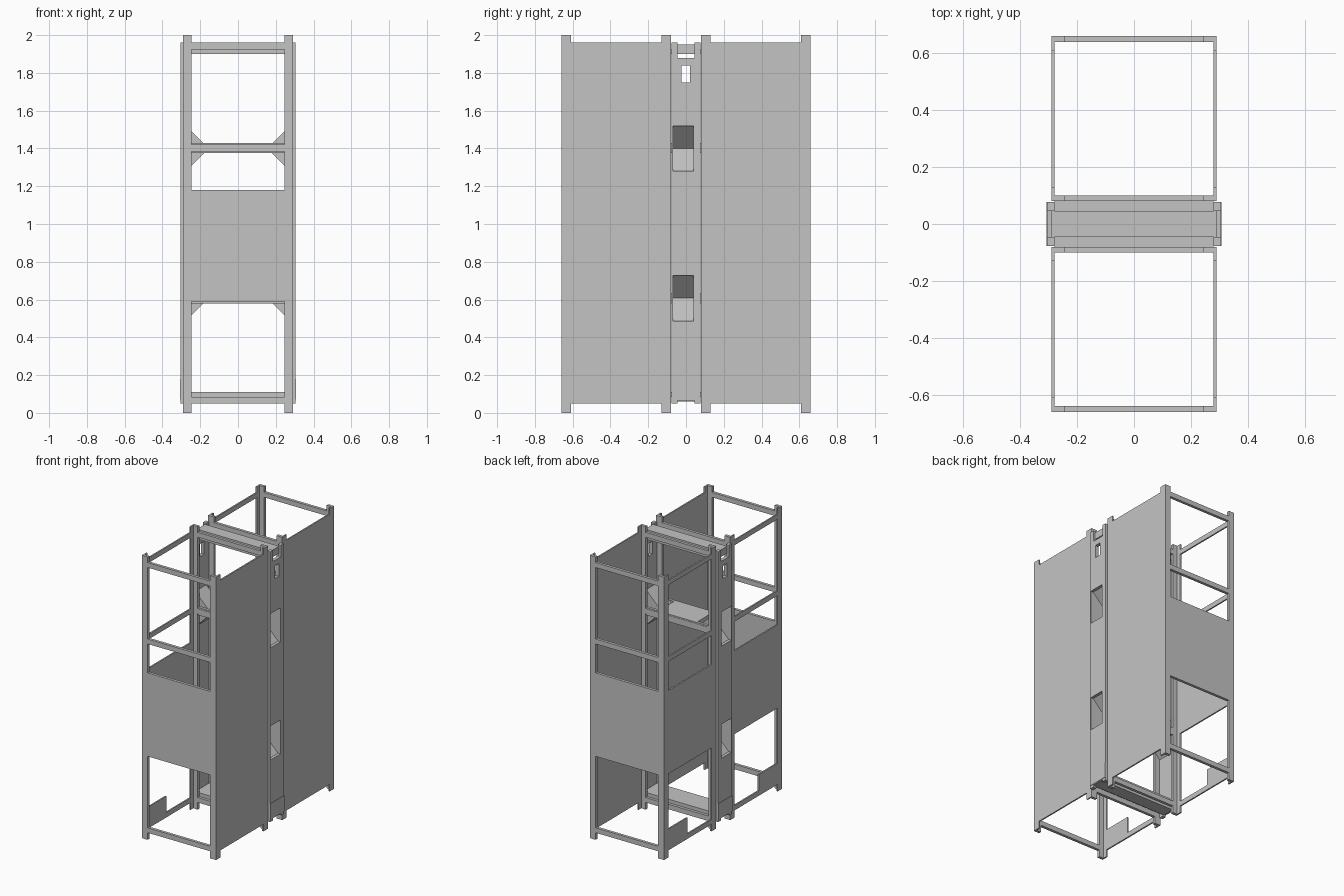
import bpy, bmesh

cube = bpy.data.objects.get("Cube")
if cube:
    bpy.data.objects.remove(cube, do_unlink=True)

# One painted steel colour
steel = bpy.data.materials.new("grey_steel")
steel.use_nodes = True
GREY = (0.55, 0.55, 0.55, 1)
steel.diffuse_color = GREY
steel.node_tree.nodes["Principled BSDF"].inputs["Base Color"].default_value = GREY


def finish(name, bm):
    bmesh.ops.recalc_face_normals(bm, faces=bm.faces)
    mesh = bpy.data.meshes.new(name)
    bm.to_mesh(mesh)
    bm.free()
    mesh.materials.append(steel)
    ob = bpy.data.objects.new(name, mesh)
    bpy.context.scene.collection.objects.link(ob)
    return ob


def prism(name, points, axis, lo, hi):
    """Extrude a profile along x (0), y (1) or z (2)."""
    bm = bmesh.new()
    verts = []
    for p in points:
        co = list(p)
        co.insert(axis, lo)
        verts.append(bm.verts.new(co))
    face = bm.faces.new(verts)
    out = bmesh.ops.extrude_face_region(bm, geom=[face])
    move = [0, 0, 0]
    move[axis] = hi - lo
    moved = [v for v in out["geom"] if isinstance(v, bmesh.types.BMVert)]
    bmesh.ops.translate(bm, verts=moved, vec=move)
    return finish(name, bm)


def box(name, x, y, z):
    return prism(name, [(x[0], y[0]), (x[1], y[0]), (x[1], y[1]), (x[0], y[1])], 2, *z)


def span(sign, a, b):
    return tuple(sorted((sign * a, sign * b)))


def cut(ob, cutter):
    mod = ob.modifiers.new("cut", "BOOLEAN")
    mod.operation = "DIFFERENCE"
    mod.solver = "EXACT"
    mod.object = cutter
    cutter.hide_render = True
    cutter.hide_set(True)
    cutter.display_type = "WIRE"


# Main dimensions
W, WI = 0.29, 0.28          # outer and inner faces of the side sheets
ARM = 0.245                 # inner edge of the angle posts
NEAR, FAR = 0.08, 0.66      # depth range of each cage
LOW, HIGH = 0.05, 1.96
rails = {"bottom_rail": (LOW, 0.085), "middle_rail": (1.385, 1.42),
         "top_rail": (1.925, HIGH)}
panel_z = (0.59, 1.18)

for s, cage in ((-1, "front"), (1, "back")):
    # Angle posts at the four corners
    for m, side in ((-1, "right"), (1, "left")):
        for edge, d, place in ((NEAR, 1, "inner"), (FAR, -1, "outer")):
            corner = [(W, edge), (ARM, edge), (ARM, edge + d * 0.02),
                      (WI, edge + d * 0.02), (WI, edge + d * 0.05), (W, edge + d * 0.05)]
            prism(f"{cage}_{side}_{place}_post", [(m * x, s * y) for x, y in corner], 2, 0, 2)

    # Rails around the open faces
    for name, z in rails.items():
        box(f"{cage}_end_{name}", (-ARM, ARM), span(s, FAR - 0.02, FAR), z)
        box(f"{cage}_right_{name}", (-W, -WI), span(s, NEAR + 0.05, FAR - 0.05), z)
        box(f"{cage}_inner_{name}", (-ARM, ARM), span(s, NEAR, NEAR + 0.02), z)

    # Sheet panels: half height on the open faces, full height on the left
    box(f"{cage}_end_panel", (-ARM, ARM), span(s, FAR - 0.02, FAR), panel_z)
    box(f"{cage}_right_panel", (-W, -WI), span(s, NEAR + 0.05, FAR - 0.05), panel_z)
    box(f"{cage}_left_panel", (WI, W), span(s, NEAR + 0.05, FAR - 0.05), (LOW, HIGH))
    box(f"{cage}_corner_plate", (-W, -WI), span(s, 0.40, 0.61), (0.085, 0.20))

# Side columns joining the two cages
for m, side in ((-1, "right"), (1, "left")):
    column = box(f"{side}_column", span(m, WI, 0.305), (-0.077, 0.077), (LOW, HIGH))
    cutters = [
        box(f"{side}_slot_cutter", span(m, 0.2, 0.4), (-0.025, 0.02), (1.75, 1.84)),
        box(f"{side}_top_notch_cutter", span(m, 0.2, 0.4), (-0.045, 0.045), (1.88, 2.1)),
        box(f"{side}_foot_notch_cutter", span(m, 0.2, 0.4), (-0.045, 0.045), (0, 0.065)),
    ]
    # Wedge shaped pockets sunk into the column
    for label, z in (("lower", 0.607), ("upper", 1.40)):
        outer = [(0.285, z - 0.13), (0.155, z), (0.285, z + 0.13)]
        hole = [(0.32, z - 0.12), (0.285, z - 0.12), (0.165, z),
                (0.285, z + 0.12), (0.32, z + 0.12)]
        pocket = prism(f"{side}_{label}_pocket", [(m * x, h) for x, h in outer],
                       1, -0.076, 0.046)
        cutter = prism(f"{side}_{label}_pocket_cutter", [(m * x, h) for x, h in hole],
                       1, -0.07, 0.04)
        cut(pocket, cutter)
        cutters.append(cutter)
    for cutter in cutters:
        cut(column, cutter)
    box(f"{side}_foot_plate", span(m, 0.305, 0.308), (-0.077, 0.077), (0.07, 0.18))

# Cross beams between the columns
for label, z in (("lower", 0.607), ("upper", 1.402)):
    box(f"{label}_cross_beam", (-0.15, 0.15), (-0.08, 0.08), (z - 0.027, z + 0.027))
    for s, end in ((-1, "front"), (1, "back")):
        box(f"{label}_{end}_cross_rail", (-ARM, ARM), span(s, 0.079, 0.098),
            (z - 0.027, z + 0.027))

# Stepped beams closing the top and bottom of the middle
box("top_beam_flange", (-WI, WI), (-0.08, 0.08), (1.90, 1.925))
box("top_beam_ridge", (-W, W), (-0.045, 0.045), (1.90, 1.95))
box("bottom_beam_flange", (-WI, WI), (-0.08, 0.08), (0.085, 0.11))
box("bottom_beam_ridge", (-W, W), (-0.045, 0.045), (0.06, 0.11))
